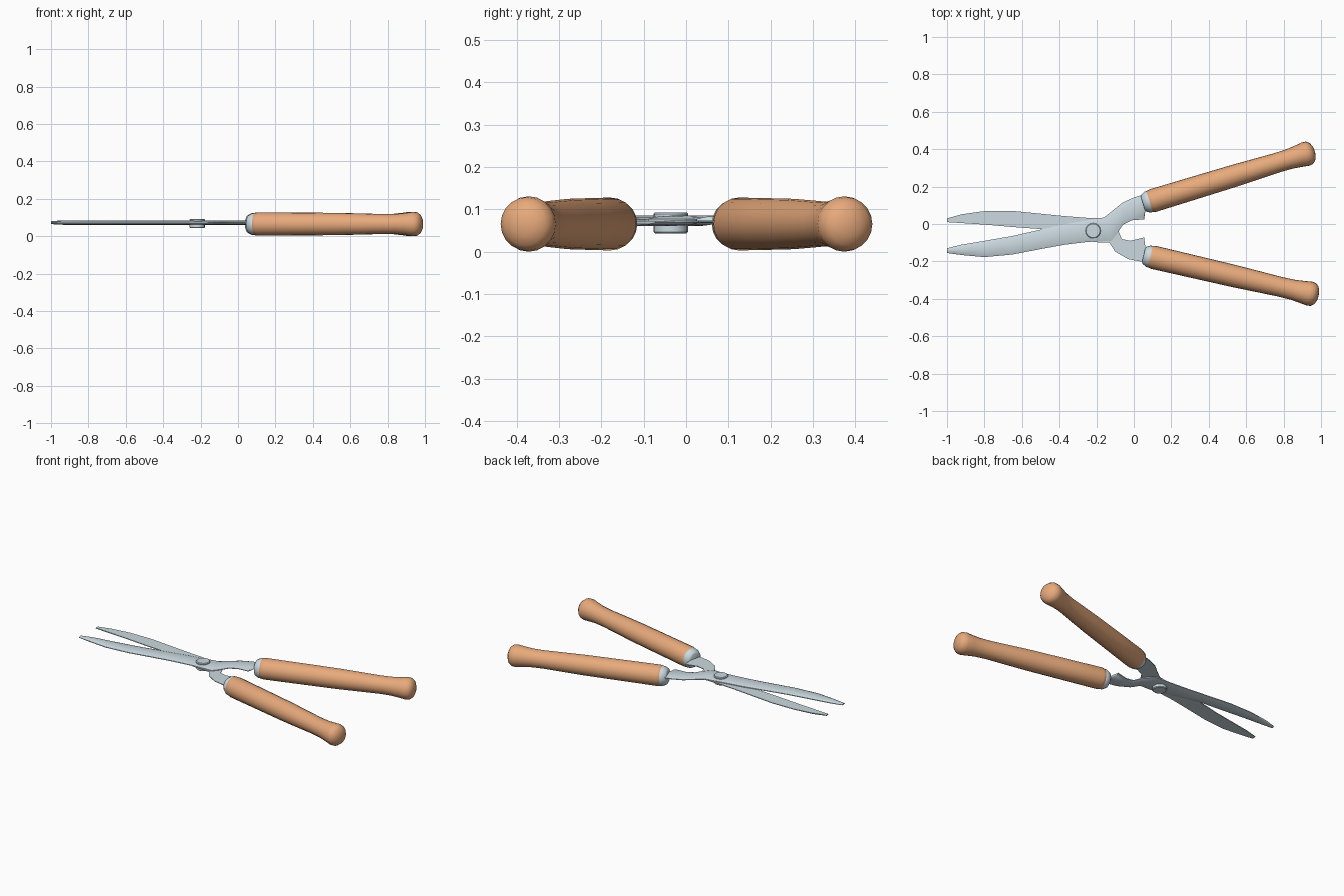
import bpy, bmesh, math
from mathutils import Vector

if "Cube" in bpy.data.objects:
    bpy.data.objects.remove(bpy.data.objects["Cube"])

AXIS_Z = 0.0655


def material(name, rgb):
    m = bpy.data.materials.new(name)
    m.diffuse_color = (*rgb, 1)
    m.use_nodes = True
    m.node_tree.nodes["Principled BSDF"].inputs["Base Color"].default_value = m.diffuse_color
    return m


STEEL = material("steel", (0.60, 0.70, 0.75))
ORANGE = material("orange_grip", (0.80, 0.40, 0.20))


def finish(bm, name, mat, angle=35):
    bmesh.ops.recalc_face_normals(bm, faces=bm.faces)
    me = bpy.data.meshes.new(name)
    bm.to_mesh(me)
    bm.free()
    ob = bpy.data.objects.new(name, me)
    bpy.context.collection.objects.link(ob)
    me.materials.append(mat)
    bpy.ops.object.select_all(action='DESELECT')
    ob.select_set(True)
    bpy.context.view_layer.objects.active = ob
    bpy.ops.object.shade_smooth_by_angle(angle=math.radians(angle))
    return ob


def skin(bm, rings):
    """Join closed rings of points into a capped tube."""
    vs = [[bm.verts.new(p) for p in r] for r in rings]
    n = len(vs[0])
    for a, b in zip(vs, vs[1:]):
        for i in range(n):
            j = (i + 1) % n
            bm.faces.new((a[i], a[j], b[j], b[i]))
    bm.faces.new(vs[0])
    bm.faces.new(vs[-1])


def blade(name, stations, z, side):
    """Plate between two edges: flat on the contact face, domed outside."""
    rings = []
    for k, (ax, ay, bx, by) in enumerate(stations):
        a, b = Vector((ax, ay, 0)), Vector((bx, by, 0))
        h = 0.008 if k == 0 else 0.0125
        ring = [a + Vector((0, 0, z)), b + Vector((0, 0, z))]
        for t, f in ((1, .35), (.85, .75), (.5, 1), (.15, .75), (0, .35)):
            ring.append(a.lerp(b, t) + Vector((0, 0, z + side * h * f)))
        rings.append(ring)
    bm = bmesh.new()
    skin(bm, rings)
    return finish(bm, name, STEEL, 50)


def lathe(name, start, end, profile, mat, seg=20):
    """Revolve (distance, radius) pairs about a line lying flat."""
    s = Vector((*start, AXIS_Z))
    d = (Vector((*end, AXIS_Z)) - s).normalized()
    u, w = Vector((-d.y, d.x, 0)), Vector((0, 0, 1))
    rings = []
    for t, r in profile:
        rings.append([s + d * t + (u * math.cos(q) + w * math.sin(q)) * r
                      for q in (2 * math.pi * i / seg for i in range(seg))])
    bm = bmesh.new()
    skin(bm, rings)
    return finish(bm, name, mat)


# Crossing blades with curved tangs and stop bumps (edge A xy, edge B xy)
upper = [(-1, -.13, -1, -.155), (-.92, -.11, -.92, -.166), (-.8, -.09, -.8, -.177),
         (-.65, -.064, -.65, -.163), (-.5, -.03, -.5, -.134), (-.38, -.003, -.38, -.112),
         (-.25, .019, -.25, -.096), (-.16, .035, -.12, -.09), (-.115, .07, -.085, -.045),
         (-.06, .115, -.06, -.005), (0, .142, -.01, .02), (.05, .157, .055, .025),
         (.058, .16, .062, .075), (.09, .165, .1, .09)]
lower = [(-1, .03, -1, .01), (-.92, .052, -.92, .005), (-.8, .069, -.8, -.003),
         (-.65, .07, -.65, -.016), (-.5, .055, -.5, -.027), (-.38, .043, -.38, -.055),
         (-.25, .033, -.25, -.092), (-.14, .03, -.17, -.1), (-.09, -.02, -.13, -.1),
         (-.065, -.08, -.10, -.148), (-.02, -.09, -.03, -.188), (.055, -.072, .05, -.203),
         (.062, -.125, .058, -.205), (.1, -.135, .09, -.21)]
blade("upper_blade", upper, 0.073, 1)
blade("lower_blade", lower, 0.073, -1)

# Pivot bolt with a slightly chamfered head on each side
bm = bmesh.new()
skin(bm, [[(-.218 + r * math.cos(q), -.036 + r * math.sin(q), z)
           for q in (2 * math.pi * i / 16 for i in range(16))]
          for z, r in ((.043, .037), (.047, .041), (.089, .041), (.093, .037))])
finish(bm, "pivot_bolt", STEEL)

# Handles: steel ferrule plus rounded grip with a flared end
ferrule = [(0, .038), (.004, .046), (.025, .058), (.04, .059), (.06, .05)]
grip = [(.028, .05), (.036, .0585), (.055, .0625), (.3, .061), (.5, .0595), (.64, .056),
        (.75, .053), (.82, .0545), (.87, .060), (.908, .0655), (.93, .063), (.947, .05),
        (.957, .028), (.96, .008)]
for side, start, end in (("upper", (.048, .109), (.96, .387)),
                         ("lower", (.052, -.166), (.985, -.383))):
    lathe(side + "_ferrule", start, end, ferrule, STEEL)
    lathe(side + "_grip", start, end, grip, ORANGE)
